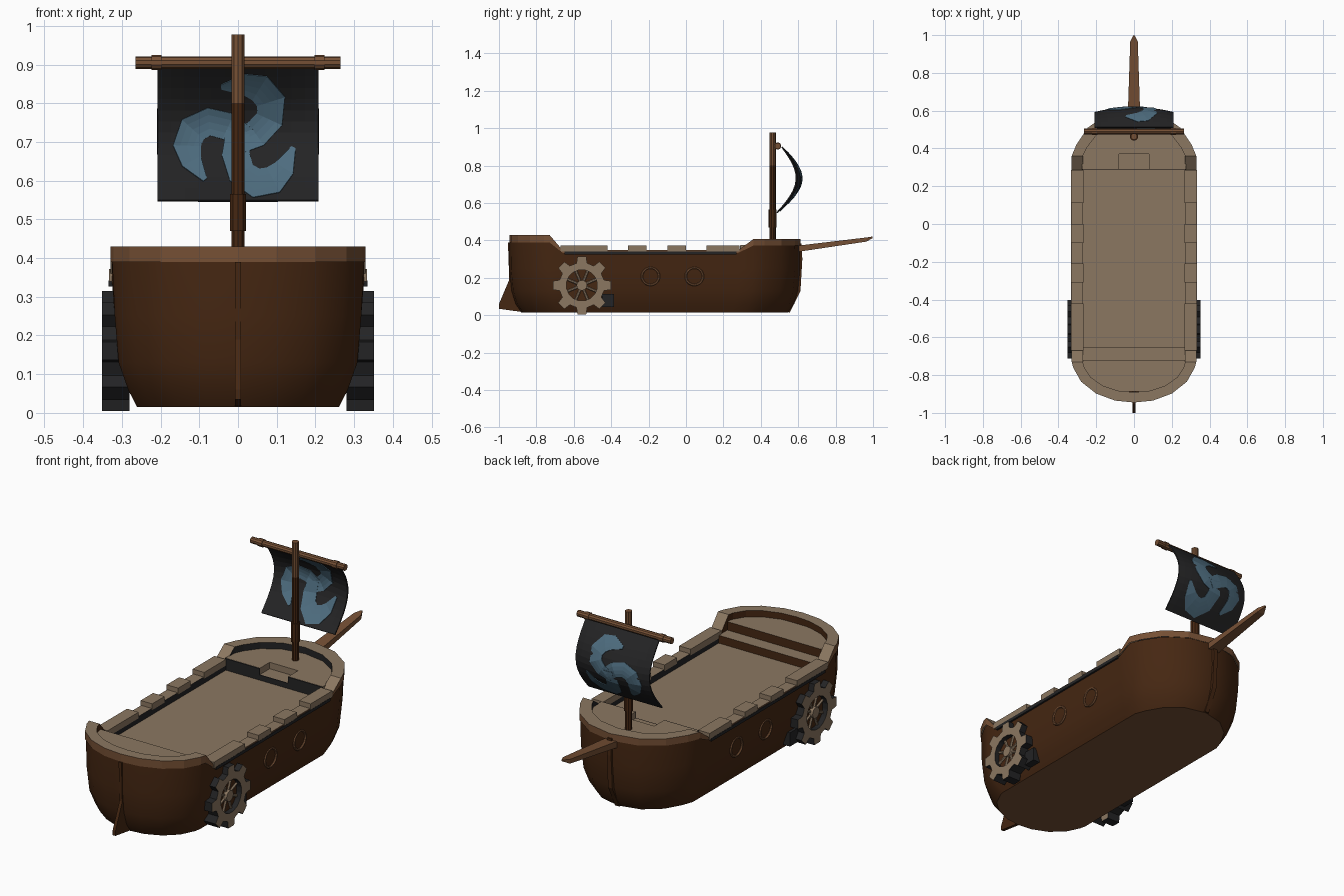
import bpy, bmesh, math
from mathutils import Vector, Matrix

if "Cube" in bpy.data.objects:
    bpy.data.objects.remove(bpy.data.objects["Cube"])


def material(name, rgb):
    m = bpy.data.materials.new(name)
    m.use_nodes = True
    m.diffuse_color = (*rgb, 1)
    m.node_tree.nodes["Principled BSDF"].inputs["Base Color"].default_value = (*rgb, 1)
    return m


TAN = material("pale wood", (0.26, 0.185, 0.12))
MID = material("mid brown wood", (0.18, 0.08, 0.035))
DARK = material("dark brown wood", (0.06, 0.02, 0.006))
BLACK = material("black", (0.017, 0.017, 0.018))
BLUE = material("dusty blue", (0.075, 0.15, 0.21))


def finish(name, bm, mats, rule=None, smooth=False):
    bmesh.ops.recalc_face_normals(bm, faces=bm.faces)
    if rule:
        for f in bm.faces:
            f.material_index = rule(f)
    me = bpy.data.meshes.new(name)
    bm.to_mesh(me)
    bm.free()
    ob = bpy.data.objects.new(name, me)
    bpy.context.collection.objects.link(ob)
    for m in mats:
        me.materials.append(m)
    if smooth:
        bpy.ops.object.select_all(action='DESELECT')
        ob.select_set(True)
        bpy.context.view_layer.objects.active = ob
        bpy.ops.object.shade_smooth_by_angle(angle=math.radians(35))
    return ob


def loft(bm, rings, cap_start=False, cap_end=False, closed=False):
    vs = [[bm.verts.new(p) for p in r] for r in rings]
    n = len(vs[0])
    for a, b in zip(vs, vs[1:] + (vs[:1] if closed else [])):
        for i in range(n):
            bm.faces.new((a[i], a[(i + 1) % n], b[(i + 1) % n], b[i]))
    if cap_start:
        bm.faces.new(vs[0])
    if cap_end:
        bm.faces.new(vs[-1])


def box(name, x, y, z, mat):
    bm = bmesh.new()
    ring = lambda h: [(x[0], y[0], h), (x[1], y[0], h), (x[1], y[1], h), (x[0], y[1], h)]
    loft(bm, [ring(z[0]), ring(z[1])], True, True)
    return finish(name, bm, [mat])


def rod(name, a, b, r, mat, sides=10):
    a, b = Vector(a), Vector(b)
    bm = bmesh.new()
    turn = (b - a).to_track_quat('Z', 'Y').to_matrix().to_4x4()
    bmesh.ops.create_cone(bm, cap_ends=True, segments=sides, radius1=r, radius2=r,
                          depth=(b - a).length, matrix=Matrix.Translation((a + b) / 2) @ turn)
    return finish(name, bm, [mat], smooth=True)


def lerp(table, v):
    if v <= table[0][0]:
        return table[0][1]
    for (a, p), (b, q) in zip(table, table[1:]):
        if v <= b:
            return p + (q - p) * (v - a) / (b - a)
    return table[-1][1]


# Plan outline, stern to bow, and the rail height along the length
PLAN = [(0, -.945), (.1, -.935), (.2, -.898), (.28, -.835), (.322, -.76), (.33, -.73), (.33, -.66),
        (.33, -.2), (.33, .28), (.33, .36), (.305, .42), (.245, .51), (.14, .583), (0, .612)]
SHEER = [(-.73, .43), (-.66, .348), (.28, .348), (.36, .407)]
THICK = [(-.73, .04), (-.66, .014), (.28, .014), (.36, .035)]
MIDY = -.165


def inner(p):
    x, y = p
    c = min(max(y, -.75), .36)
    return x * .82, c + (y - c) * .72


def ring(half, zs):
    pts = [(x, y, z) for (x, y), z in zip(half, zs)]
    return pts + [(-x, y, z) for x, y, z in pts[-2:0:-1]]


def scaled(sx, sy):
    return [(x * sx, MIDY + (y - MIDY) * sy) for x, y in PLAN]


top = [lerp(SHEER, y) for _, y in PLAN]
under = [t - lerp(THICK, y) for t, (_, y) in zip(top, PLAN)]

# Hull
bm = bmesh.new()
sections = [(.015, .79, .917), (.06, .86, .957), (.13, .935, .985), (.25, .965, 1)]
rings = [ring(scaled(sx, sy), [z] * len(PLAN)) for z, sx, sy in sections]
loft(bm, rings + [ring(scaled(.985, .998), under)], cap_start=True)
finish("hull", bm, [DARK, MID], lambda f: int(f.normal.z < -.9), smooth=True)

# Rail around the whole hull: pale top, darker sides
bm = bmesh.new()
inside = [inner(p) for p in PLAN]
n = len(PLAN)
loft(bm, [ring(PLAN, under), ring(PLAN, top), ring(inside, top), ring(inside, [.3] * n)])


def rail_rule(f):
    c = f.calc_center_median()
    if abs(f.normal.z) > .4:
        return 0
    inward = c.x * f.normal.x + (c.y - MIDY) * f.normal.y < 0
    is_inner = min(v.co.z for v in f.verts) < .301
    return (3 if c.y > -.66 else 2) if inward or is_inner else 1


finish("rail", bm, [TAN, MID, DARK, BLACK], rail_rule)

# Decks follow the inside of the rail
WIDTH = [(y, x) for x, y in inside]


def deck(name, y0, y1, z, riser):
    ys = [y0] + [y for y, _ in WIDTH if y0 < y < y1] + [y1]
    half = [(max(lerp(WIDTH, y), .002), y) for y in ys]
    outline = half + [(-x, y) for x, y in reversed(half)]
    bm = bmesh.new()
    loft(bm, [[(x, y, h) for x, y in outline] for h in (.29, z)], True, True)
    finish(name, bm, [TAN, riser], lambda f: int(abs(f.normal.z) < .5))


deck("main_deck", -.66, .3, .315, DARK)
deck("aft_step", -.76, -.65, .355, DARK)
deck("aft_deck", -.886, -.72, .398, DARK)
deck("fore_deck", .37, .543, .375, TAN)
box("fore_notch_floor", (-.08, .08), (.292, .38), (.3, .342), TAN)
box("fore_notch_riser", (-.08, .08), (.288, .292), (.3, .342), BLACK)

for s, side in ((1, "left"), (-1, "right")):
    def span(a, b):
        return tuple(sorted((a * s, b * s)))

    box("fore_deck_" + side, span(.08, .275), (.292, .372), (.3, .375), TAN)
    box("fore_riser_" + side, span(.08, .275), (.288, .292), (.3, .374), BLACK)
    box("strake_" + side, span(.32, .334), (-.65, .27), (.326, .342), BLACK)

    # Raised blocks along the gunwale
    for y in ((-.67, -.42), (-.31, -.21), (-.1, 0), (.11, .285)):
        box("gunwale_block_" + side, span(.268, .333), y, (.34, .372), TAN)

    # Porthole rings
    for y in (-.19, .045):
        bpy.ops.mesh.primitive_torus_add(location=(s * .317, y, .208), rotation=(0, math.pi / 2, 0),
                                         major_radius=.046, minor_radius=.006,
                                         major_segments=20, minor_segments=6)
        ob = bpy.context.object
        ob.name = "porthole_" + side
        ob.data.materials.append(MID)

    # Toothed paddle wheel: pale faces, black rim
    cy, cz = -.557, .16
    teeth = 8
    rim, hole = [], []
    for k in range(teeth):
        for off, r in ((-.3, .122), (-.19, .157), (.19, .157), (.3, .122)):
            a = (k + off) * math.tau / teeth
            rim.append((r * math.sin(a), r * math.cos(a)))
            hole.append((.083 * math.sin(a), .083 * math.cos(a)))
    at = lambda pts, x: [(s * x, cy + u, cz + v) for u, v in pts]
    bm = bmesh.new()
    loft(bm, [at(rim, .28), at(rim, .352), at(hole, .352), at(hole, .28)], closed=True)
    finish("wheel_gear_" + side, bm, [TAN, BLACK], lambda f: int(abs(f.normal.x) < .5))
    rod("wheel_disc_" + side, (s * .27, cy, cz), (s * .325, cy, cz), .084, DARK, 24)
    rod("wheel_hub_" + side, (s * .27, cy, cz), (s * .345, cy, cz), .028, TAN, 12)
    for k in range(teeth):
        a = (k + .5) * math.tau / teeth
        rod("wheel_spoke_" + side, (s * .328, cy, cz),
            (s * .328, cy + .085 * math.sin(a), cz + .085 * math.cos(a)), .007, TAN, 6)
    box("wheel_paddle_" + side, span(.28, .318), (-.45, -.385), (.045, .115), BLACK)


# Rudder and stem fins
def fin(name, pts, w):
    bm = bmesh.new()
    loft(bm, [[(x, y, z) for y, z in pts] for x in (-w, w)], True, True)
    finish(name, bm, [DARK])


fin("rudder", [(-.88, .018), (-1, .035), (-1, .06), (-.945, .19), (-.952, .39), (-.9, .39)], .008)
fin("stem", [(.5, .018), (.555, .016), (.612, .13), (.622, .3), (.618, .385), (.55, .385)], .012)

# Mast, sleeve and yard
MY = .463
rod("mast_lower", (0, MY, .3), (0, MY, .8), .017, DARK)
rod("mast_top", (0, MY, .8), (0, MY, .978), .017, MID)
rod("mast_sleeve", (0, MY, .47), (0, MY, .565), .022, DARK)
rod("yard", (-.265, .49, .905), (.265, .49, .905), .016, MID)
for x in (-.21, .21):
    rod("yard_band", (x - .013, .49, .905), (x + .013, .49, .905), .0195, MID)

# Bowsprit: tapered square spar with a pointed end
bm = bmesh.new()
spar = [(.57, .352, .033, .017), (.965, .405, .02, .011), (.998, .417, .004, .004)]
loft(bm, [[(sx * w, y, z + sz * h) for sx, sz in ((-1, -1), (1, -1), (1, 1), (-1, 1))]
          for y, z, w, h in spar], True, True)
finish("bowsprit", bm, [MID])

# Billowing sail
SW, Z0, Z1 = .208, .548, .9


def sail_point(x, z, d=0):
    t = (z - Z0) / (Z1 - Z0)
    belly = math.sin(math.pi * min(max(t, 0), 1))
    return (x, .487 + .025 * t + belly * (.09 + .026 * (1 - (x / SW) ** 2)) + d, z)


def sheet(name, rows, mat, thick):
    bm = bmesh.new()
    vs = [[bm.verts.new(p) for p in row] for row in rows]
    for a, b in zip(vs, vs[1:]):
        for i in range(len(a) - 1):
            bm.faces.new((a[i], a[i + 1], b[i + 1], b[i]))
    ob = finish(name, bm, [mat])
    mod = ob.modifiers.new("thickness", 'SOLIDIFY')
    mod.thickness = thick
    mod.offset = 0
    return ob


sheet("sail", [[sail_point(SW * (i / 6 - 1), Z0 + (Z1 - Z0) * j / 12) for i in range(13)]
               for j in range(13)], BLACK, .007)

# Three painted swirl arms on both sides of the sail
ARM = [(.02, -.005, .03), (-.03, .03, .036), (-.08, .042, .036), (-.122, .022, .038),
       (-.137, -.02, .036), (-.125, -.06, .027), (-.09, -.108, .006)]
for k in range(3):
    turn = Matrix.Rotation(-k * math.tau / 3, 2)
    path = [Vector(p[:2]) for p in ARM]
    for d in (-.006, .006):
        rows = []
        for i, p in enumerate(path):
            along = (path[min(i + 1, len(path) - 1)] - path[max(i - 1, 0)]).normalized()
            across = Vector((-along.y, along.x)) * ARM[i][2]
            row = [turn @ (p + across * (j / 2 - 1)) for j in range(5)]
            rows.append([sail_point(q.x + .005, q.y + .71, d) for q in row])
        sheet("sail_swirl", rows, BLUE, .003)
